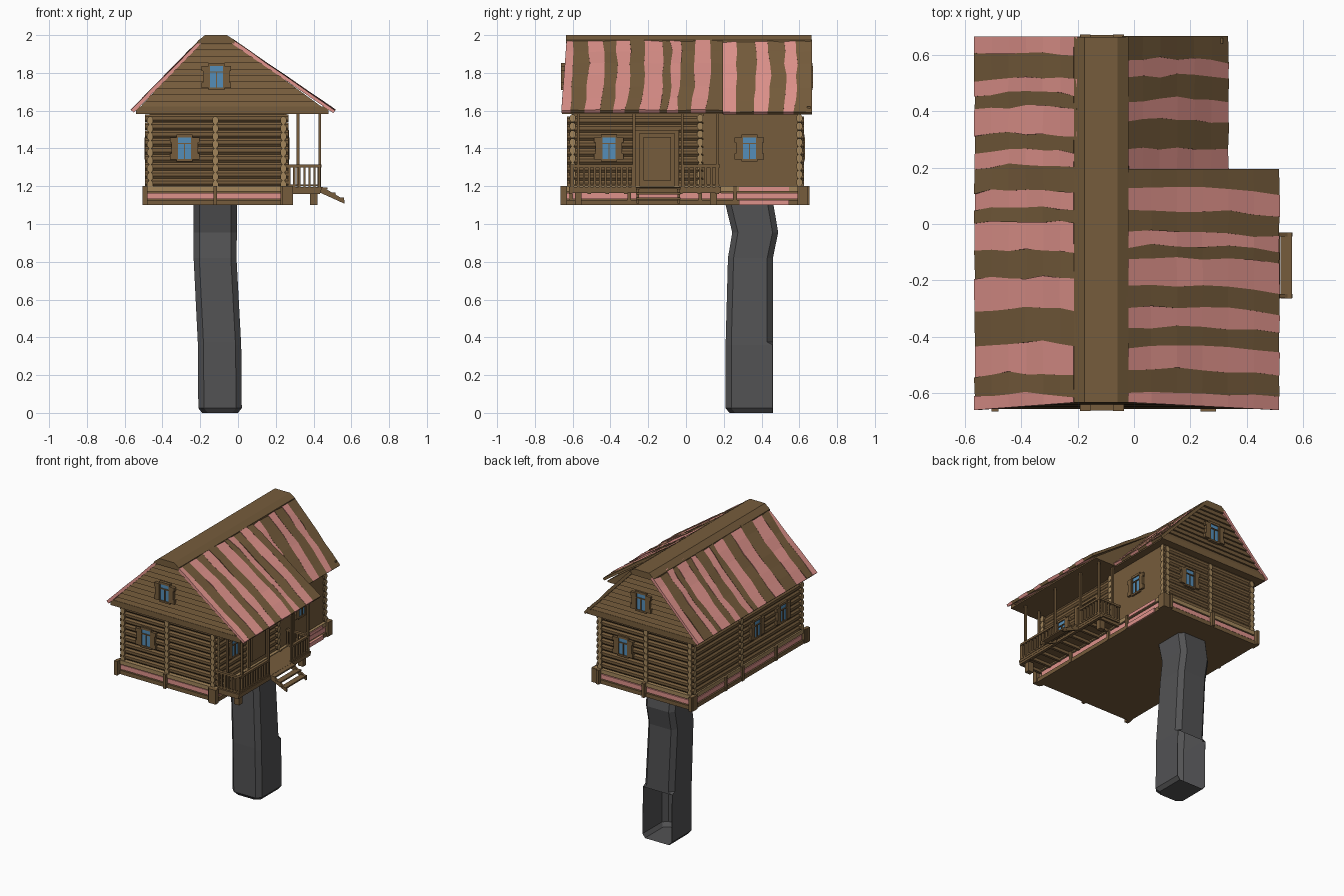
import bpy, bmesh, math, random
from mathutils import Vector

if "Cube" in bpy.data.objects:
    bpy.data.objects.remove(bpy.data.objects["Cube"])

random.seed(4)
COLORS = [("wood_brown", (0.18, 0.107, 0.045)), ("pale_wood", (0.36, 0.235, 0.105)),
          ("roof_pink", (0.74, 0.29, 0.26)), ("glass_blue", (0.09, 0.27, 0.48)),
          ("leg_grey", (0.085, 0.085, 0.088))]
MATS = []
for cname, c in COLORS:
    m = bpy.data.materials.new(cname)
    m.diffuse_color = (*c, 1)
    m.use_nodes = True
    m.node_tree.nodes["Principled BSDF"].inputs["Base Color"].default_value = m.diffuse_color
    MATS.append(m)
WOOD, PALE, PINK, GLASS, GREY = range(5)


class Part:
    """Collects simple solids and turns them into one named object."""
    def __init__(self, name):
        self.name, self.bm = name, bmesh.new()

    def solid(self, a, b, mat=WOOD, cap=None):
        # loft between two matching loops
        va, vb = [self.bm.verts.new(p) for p in a], [self.bm.verts.new(p) for p in b]
        n = len(va)
        for loop in (va[::-1], vb):
            self.bm.faces.new(loop).material_index = mat if cap is None else cap
        for i in range(n):
            j = (i + 1) % n
            self.bm.faces.new((va[i], va[j], vb[j], vb[i])).material_index = mat

    def box(self, x0, x1, y0, y1, z0, z1, mat=WOOD):
        q = [(x0, y0), (x1, y0), (x1, y1), (x0, y1)]
        self.solid([(x, y, z0) for x, y in q], [(x, y, z1) for x, y in q], mat)

    def wall_box(self, axis, s, face, u0, u1, z0, z1, d, mat=WOOD):
        # box standing out by d from a wall facing +-x or +-y
        lo, hi = sorted((face - s * 0.01, face + s * d))
        if axis == "x":
            self.box(lo, hi, u0, u1, z0, z1, mat)
        else:
            self.box(u0, u1, lo, hi, z0, z1, mat)

    def done(self, recalc=True):
        if recalc:
            bmesh.ops.recalc_face_normals(self.bm, faces=self.bm.faces[:])
        me = bpy.data.meshes.new(self.name)
        self.bm.to_mesh(me)
        self.bm.free()
        for m in MATS:
            me.materials.append(m)
        ob = bpy.data.objects.new(self.name, me)
        bpy.context.collection.objects.link(ob)


# Crooked hollow leg, open at the back near the foot
leg = Part("support_leg")
LEVELS = [(0.0, -0.19, 0.0, 0.23, 0.46, 0), (0.025, -0.21, 0.02, 0.21, 0.46, 0),
          (0.36, -0.213, 0.017, 0.21, 0.46, 0), (0.375, -0.213, 0.016, 0.21, 0.46, 1),
          (0.82, -0.235, -0.008, 0.222, 0.46, 1), (0.955, -0.235, -0.006, 0.245, 0.488, 1),
          (1.12, -0.235, -0.006, 0.205, 0.46, 1)]
rings = []
for z, x0, x1, y0, y1, closed in LEVELS:
    c, b = 0.03, 0.03 if closed else 0.002
    loop = [(x0 + c, y0), (x1 - c, y0), (x1, y0 + c), (x1, y1 - b),
            (x1 - b, y1), (x0 + b, y1), (x0, y1 - b), (x0, y0 + c)]
    rings.append([leg.bm.verts.new((x, y, z)) for x, y in loop])
for k in range(len(rings) - 1):
    for i in range(8):
        if i == 4 and k < 2:
            continue
        j = (i + 1) % 8
        leg.bm.faces.new((rings[k][i], rings[k][j], rings[k + 1][j], rings[k + 1][i])).material_index = GREY
leg.bm.faces.new(rings[0][::-1]).material_index = GREY
leg.done(False)

# Floor and skirt with pink boards, ledge and dividers
base = Part("base_skirt")
base.box(-0.495, 0.28, -0.635, 0.635, 1.1, 1.128)
base.box(-0.48, 0.262, -0.62, 0.62, 1.12, 1.19)
base.box(-0.492, 0.277, -0.637, 0.632, 1.172, 1.2, PALE)
for s, f in ((-1, -0.62), (1, 0.62)):
    base.wall_box("y", s, f, -0.48, 0.262, 1.133, 1.165, 0.01, PINK)
    for u in (-0.49, -0.12, 0.235):
        base.wall_box("y", s, f, u - 0.01, u + 0.01, 1.1, 1.2, 0.035)
for s, f in ((-1, -0.48), (1, 0.262)):
    base.wall_box("x", s, f, -0.6, 0.6, 1.133, 1.165, 0.01, PINK)
    for u in (-0.3, 0.075, 0.26):
        base.wall_box("x", s, f, u - 0.01, u + 0.01, 1.1, 1.2, 0.022)
base.box(0.275, 0.288, 0.28, 0.545, 1.1, 1.128, PINK)
base.box(0.27, 0.283, 0.28, 0.545, 1.175, 1.196, PINK)
for x0, x1 in ((-0.505, -0.48), (0.235, 0.29)):
    for y0, y1 in ((-0.665, -0.63), (0.59, 0.645)):
        base.box(x0, x1, y0, y1, 1.1, 1.2)
base.done()

# Log walls with pale log ends
core = Part("wall_core")
core.box(-0.468, 0.243, -0.603, 0.603, 1.15, 1.595)
core.box(0.2, 0.258, 0.09, 0.59, 1.19, 1.59)
core.done()
logs = Part("log_walls")
H = 0.0425


def log(axis, pos, a, b, z):
    k = 1 / math.cos(math.pi / 8)
    ring = [(0.016 * k * math.cos((i + .5) * math.pi / 4),
             0.021 * k * math.sin((i + .5) * math.pi / 4)) for i in range(8)]
    if axis == "x":
        logs.solid([(a, pos + u, z + v) for u, v in ring], [(b, pos + u, z + v) for u, v in ring], WOOD, PALE)
    else:
        logs.solid([(pos + u, a, z + v) for u, v in ring], [(pos + u, b, z + v) for u, v in ring], WOOD, PALE)


for i in range(9):
    z = 1.22 + i * H
    for y in (-0.6, 0.075, 0.6):
        log("x", y, -0.492, 0.268, z)
    for x in (-0.465, -0.12, 0.24):
        log("y", x, -0.63, 0.624, z - H / 2 + 0.01)
logs.done()

# Attic body: wide over the porch, narrower at the back
attic = Part("attic_body")
for xr, y0, y1 in ((0.48, -0.625, 0.192), (0.31, 0.19, 0.645)):
    prof = [(-0.54, 1.582), (-0.54, 1.592), (-0.2, 1.955), (-0.03, 1.955), (xr, 1.592), (xr, 1.582)]
    attic.solid([(x, y0, z) for x, z in prof], [(x, y1, z) for x, z in prof])
attic.box(-0.54, 0.48, -0.657, -0.62, 1.582, 1.622)
attic.box(-0.54, 0.315, 0.64, 0.66, 1.582, 1.622)
attic.done()


def front_y(z):
    return -0.66 + 0.028 * (z - 1.6) / 0.38


# Gable cladding boards, each tilted outward at its lower edge
gable = Part("gable_boards")
STEP = 0.034
for s, xr in ((-1, 0.485), (1, 0.315)):
    for i in range(11):
        z0 = 1.615 + i * STEP
        z1 = min(z0 + STEP, 1.975)

        def span(z):
            t = min((z - 1.59) / 0.375, 1)
            return -0.545 + 0.345 * t, xr - (xr + 0.03) * t
        (a0, b0), (a1, b1) = span(z0), span(z1)
        out0 = front_y(z0) + 0.002 if s < 0 else 0.66
        out1 = front_y(z1) + 0.012 if s < 0 else 0.648
        inn = s * 0.615
        gable.solid([(a0, inn, z0), (b0, inn, z0), (b0, out0, z0), (a0, out0, z0)],
                    [(a1, inn, z1), (b1, inn, z1), (b1, out1, z1), (a1, out1, z1)])
gable.done()


# Wavy striped roof boards
def roof_side(name, top, eave, cuts, first, skew):
    part = Part(name)
    T, E = Vector((top[0], 0, top[1])), Vector((eave[0], 0, eave[1]))
    d = (E - T).normalized()
    n = Vector((-d.z, 0, d.x))
    if n.z < 0:
        n = -n
    N = 6
    edges = []
    for k, y in enumerate(cuts):
        end = k in (0, len(cuts) - 1)
        row = []
        for i in range(N + 1):
            t = i / N
            wave = 0 if end else random.uniform(-.007, .007) + 0.012 * math.sin(t * math.pi) + skew * t
            lean = 0.028 * (1 - t) if y < -0.65 else 0
            row.append(y + wave + lean)
        edges.append(row)
    for k in range(len(cuts) - 1):
        mat = PINK if (k + first) % 2 == 0 else WOOD
        lift = random.uniform(0.0, 0.003)
        loops = []
        for i in range(N + 1):
            p = T.lerp(E, i / N)
            hi = [p + n * (lift + random.uniform(-.003, .003)) for _ in range(2)]
            lo = p - n * 0.018
            ya, yb = edges[k][i], edges[k + 1][i]
            loops.append([part.bm.verts.new((q.x, y, q.z)) for q, y in
                          ((hi[0], ya), (hi[1], yb), (lo, yb), (lo, ya))])
        faces = [part.bm.faces.new(loops[0]), part.bm.faces.new(loops[-1][::-1])]
        for A, B in zip(loops, loops[1:]):
            faces += [part.bm.faces.new((A[j], A[(j + 1) % 4], B[(j + 1) % 4], B[j])) for j in range(4)]
        for f in faces:
            f.material_index = mat
    part.done()


roof_side("roof_left", (-0.2, 1.975), (-0.565, 1.602),
          [.665, .6, .51, .455, .405, .31, .25, .2, .11, .05, 0, -.1, -.2, -.31, -.43, -.54, -.61, -.66], 0, 0)
roof_side("roof_right_porch", (-0.03, 1.975), (0.515, 1.602),
          [.195, .125, .045, -.03, -.08, -.125, -.225, -.3, -.37, -.44, -.52, -.6, -.66], 1, -0.018)
roof_side("roof_right_back", (-0.03, 1.975), (0.335, 1.592),
          [.667, .575, .515, .435, .36, .26, .195], 1, 0)
ridge = Part("ridge_cap")
prof = [(-0.215, 1.955), (-0.213, 1.968), (-0.175, 2.0), (-0.058, 2.0), (-0.02, 1.974), (-0.018, 1.955)]
ridge.solid([(x, -0.634, z) for x, z in prof], [(x, 0.664, z) for x, z in prof])
ridge.done()


# Windows with frame, glazing bars and shutters
def window(name, axis, s, face, u, z):
    w = Part(name)
    w.wall_box(axis, s, face, u - .038, u + .038, z - .062, z + .062, 0.004, GLASS)
    for a, b, c, d in ((-.042, .042, .056, .072), (-.042, .042, -.07, -.058), (-.042, -.034, -.06, .06),
                       (.034, .042, -.06, .06), (-.003, .003, -.06, .025), (-.036, .036, .022, .028)):
        w.wall_box(axis, s, face, u + a, u + b, z + c, z + d, 0.011)
    for k in (-1, 1):
        for c, d, wide in ((-.06, -.03, .078), (-.03, .03, .07), (.03, .056, .078)):
            a, b = sorted((k * .04, k * wide))
            w.wall_box(axis, s, face, u + a, u + b, z + c, z + d, 0.013)
    w.done()


window("front_window", "y", -1, -0.617, -0.283, 1.402)
window("front_attic_window", "y", -1, -0.65, -0.114, 1.78)
window("back_window", "y", 1, 0.617, 0.055, 1.402)
window("back_attic_window", "y", 1, 0.66, -0.114, 1.78)
window("right_front_window", "x", 1, 0.257, -0.408, 1.402)
window("right_back_window", "x", 1, 0.259, 0.336, 1.402)
window("left_back_window", "x", -1, -0.482, -0.1, 1.402)
window("left_front_window", "x", -1, -0.482, -0.39, 1.402)

# Door with frame
door = Part("door")
door.wall_box("x", 1, 0.257, -0.245, -0.06, 1.2, 1.48, 0.004)
for a, b, c, d in ((-.27, -.245, 1.195, 1.48), (-.06, -.037, 1.195, 1.48), (-.27, -.037, 1.48, 1.498),
                   (-.225, -.08, 1.23, 1.46)):
    door.wall_box("x", 1, 0.257, a, b, c, d, 0.014)
door.done()

# Porch deck, joists, legs and posts
porch = Part("porch_deck")
porch.box(0.25, 0.442, -0.62, 0.185, 1.18, 1.195)
for i in range(9):
    y = -0.61 + i * 0.097
    porch.box(0.25, 0.435, y - 0.009, y + 0.009, 1.16, 1.181)
porch.box(0.42, 0.44, -0.62, 0.185, 1.165, 1.185)
for y in (-0.57, 0.145):
    porch.box(0.38, 0.42, y - 0.018, y + 0.018, 1.1, 1.17)
porch.done()
posts = Part("porch_posts")
for x, y in [(0.432, -0.57), (0.432, -0.275), (0.432, -0.02), (0.432, 0.165), (0.318, -0.57), (0.318, 0.165)]:
    posts.box(x - 0.007, x + 0.007, y - 0.007, y + 0.007, 1.19, 1.6)
posts.done()

# Railings with balusters
rail = Part("porch_railing")
for axis, p, a, b in (("y", -0.605, 0.265, 0.438), ("y", 0.17, 0.265, 0.438),
                      ("x", 0.432, -0.605, -0.275), ("x", 0.432, -0.02, 0.17)):
    rail.wall_box(axis, 1, p, a, b, 1.3, 1.314, 0.01)
    rail.wall_box(axis, 1, p, a, b, 1.2, 1.21, 0.008)
    n = round((b - a) / 0.03)
    for i in range(n + 1):
        u = a + 0.007 + (b - a - 0.014) * i / n
        rail.wall_box(axis, 1, p, u - 0.006, u + 0.006, 1.19, 1.305, 0.004)
rail.done()

# Entrance steps
steps = Part("entrance_steps")
for y in (-0.262, -0.045):
    side = [(0.43, 1.195), (0.45, 1.195), (0.563, 1.128), (0.563, 1.108), (0.43, 1.168)]
    steps.solid([(x, y, z) for x, z in side], [(x, y + 0.014, z) for x, z in side])
for x, z in ((0.455, 1.19), (0.497, 1.163), (0.54, 1.135)):
    steps.box(x - 0.02, x + 0.02, -0.265, -0.03, z - 0.006, z + 0.004)
steps.done()
